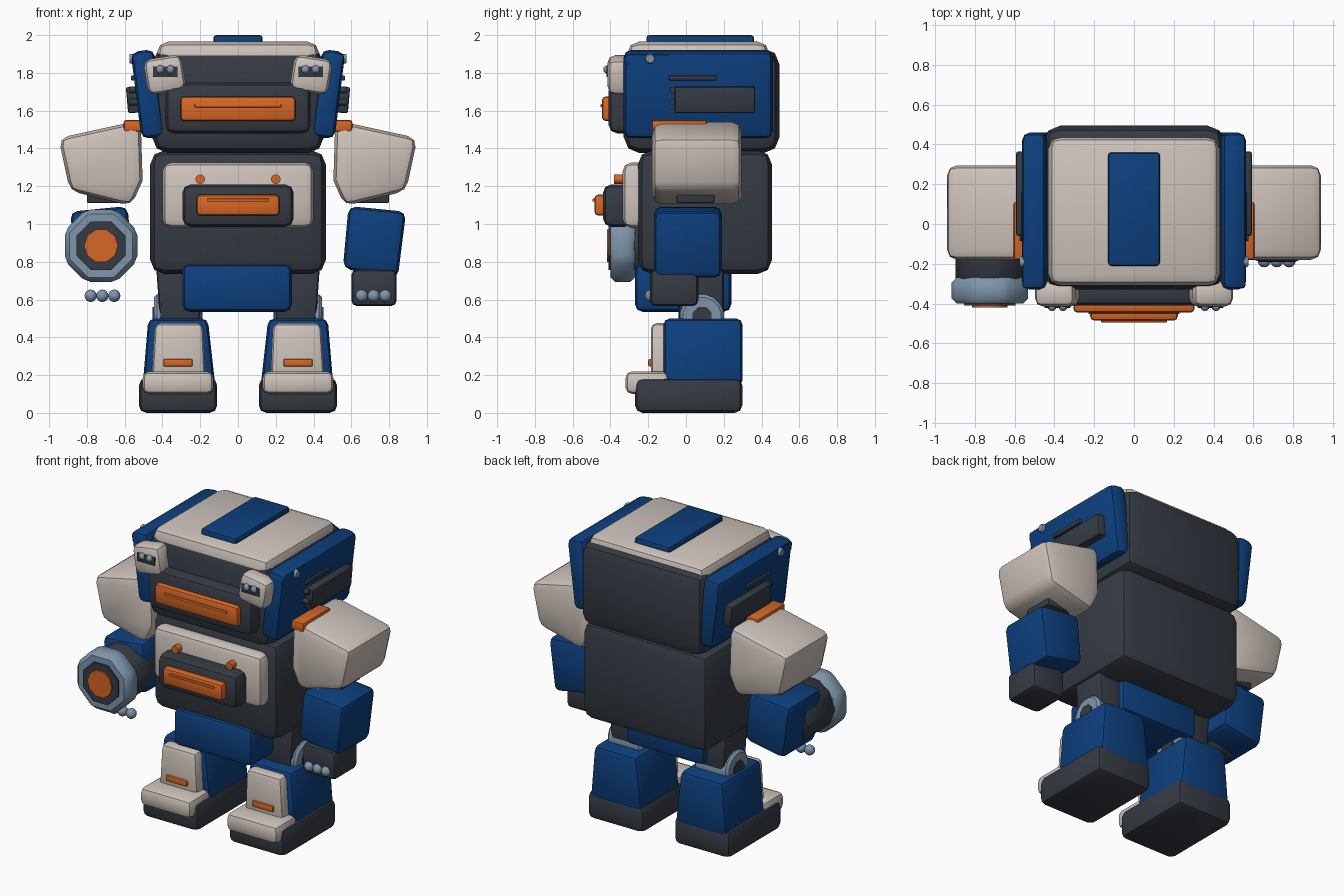
import bpy, bmesh, math
from mathutils import Matrix, Vector

if "Cube" in bpy.data.objects:
    bpy.data.objects.remove(bpy.data.objects["Cube"])


def material(name, rgb):
    m = bpy.data.materials.new(name)
    m.diffuse_color = (*rgb, 1)
    m.use_nodes = True
    m.node_tree.nodes["Principled BSDF"].inputs["Base Color"].default_value = m.diffuse_color
    return m


CREAM = material("warm cream", (0.62, 0.55, 0.50))
BLUE = material("deep blue", (0.004, 0.05, 0.21))
DARK = material("charcoal", (0.036, 0.043, 0.057))
ORANGE = material("orange", (0.68, 0.135, 0.018))
STEEL = material("steel blue grey", (0.21, 0.30, 0.41))


def finish(name, bm, mat, bevel=0, seg=2):
    bmesh.ops.recalc_face_normals(bm, faces=bm.faces)
    if bevel:
        edges = [e for e in bm.edges if e.calc_face_angle(0) > 0.5]
        bmesh.ops.bevel(bm, geom=edges, offset=bevel, segments=seg,
                        profile=0.5, affect='EDGES', clamp_overlap=True)
    me = bpy.data.meshes.new(name)
    bm.to_mesh(me)
    bm.free()
    me.materials.append(mat)
    ob = bpy.data.objects.new(name, me)
    bpy.context.collection.objects.link(ob)
    bpy.ops.object.select_all(action='DESELECT')
    ob.select_set(True)
    bpy.context.view_layer.objects.active = ob
    bpy.ops.object.shade_smooth_by_angle(angle=math.radians(40))
    return ob


def prism(name, pts, y0, y1, mat, bevel=0.02, seg=2):
    """Outline in x-z, extruded along y, rounded edges."""
    bm = bmesh.new()
    a = [bm.verts.new((x, y0, z)) for x, z in pts]
    b = [bm.verts.new((x, y1, z)) for x, z in pts]
    n = len(pts)
    bm.faces.new(a)
    bm.faces.new(b[::-1])
    for i in range(n):
        bm.faces.new((a[i], b[i], b[(i + 1) % n], a[(i + 1) % n]))
    return finish(name, bm, mat, bevel, seg)


def box(name, x, y, z, mat, bevel=0.02, tilt=0, side=1, seg=2):
    """Box from x, y, z ranges, tilted about y by degrees, optionally on the other side."""
    cx, cz = sum(x) / 2, sum(z) / 2
    c, s = math.cos(math.radians(tilt)), math.sin(math.radians(tilt))
    pts = []
    for px, pz in ((x[0], z[0]), (x[1], z[0]), (x[1], z[1]), (x[0], z[1])):
        dx, dz = px - cx, pz - cz
        pts.append((side * (cx + dx * c + dz * s), cz - dx * s + dz * c))
    return prism(name, pts, *y, mat, bevel, seg)


def cyl(name, axis, centre, r, depth, mat, sides=8, bevel=0.0):
    bm = bmesh.new()
    rot = Matrix.Rotation(math.pi / 2, 4, 'Y' if axis == 'X' else 'X')
    spin = Matrix.Rotation(math.pi / sides, 4, 'Z')
    bmesh.ops.create_cone(bm, cap_ends=True, segments=sides, radius1=r, radius2=r, depth=depth,
                          matrix=Matrix.Translation(Vector(centre)) @ rot @ spin)
    return finish(name, bm, mat, bevel, 1)


def ball(name, centre, r, mat):
    bm = bmesh.new()
    bmesh.ops.create_uvsphere(bm, u_segments=14, v_segments=8, radius=r,
                              matrix=Matrix.Translation(Vector(centre)))
    return finish(name, bm, mat)


# Head
box("head_core", (-.455, .455), (-.33, .495), (1.375, 1.93), DARK, .085)
box("head_cap", (-.43, .43), (-.31, .44), (1.82, 1.965), CREAM, .06)
box("head_crest", (-.13, .13), (-.21, .36), (1.93, 2.0), BLUE, .015)
box("face_plate", (-.385, .385), (-.41, -.25), (1.48, 1.75), DARK, .045)
box("visor", (-.305, .305), (-.445, -.38), (1.545, 1.675), ORANGE, .02)
box("visor_line", (-.23, .23), (-.452, -.43), (1.618, 1.636), ORANGE, .004)

# Torso
box("torso_core", (-.465, .465), (-.255, .455), (.735, 1.39), DARK, .075)
box("chest_plate", (-.40, .40), (-.335, -.2), (.98, 1.325), CREAM, .045)
box("chest_socket", (-.295, .295), (-.44, -.28), (.985, 1.21), DARK, .045)
box("chest_grille", (-.22, .22), (-.485, -.42), (1.045, 1.155), ORANGE, .02)
box("chest_grille_line", (-.165, .165), (-.495, -.47), (1.118, 1.134), ORANGE, .004)
box("pelvis", (-.295, .285), (-.27, .24), (.535, .79), BLUE, .04)

for side, tag in ((1, "left"), (-1, "right")):
    def sbox(name, x, y, z, mat, bevel=.02, tilt=0):
        return box(f"{name}_{tag}", x, y, z, mat, bevel, tilt, side)

    # Side armour of the head, cut at the lower front corner
    ear = sbox("ear_slab", (.415, .54), (-.33, .46), (1.455, 1.92), BLUE, .04, 7)
    sbox("ear_patch", (.50, .56), (-.325, -.07), (1.83, 1.905), BLUE, .02, 7)
    sbox("ear_panel", (.48, .588), (-.06, .365), (1.59, 1.73), DARK, .012, 5)
    sbox("ear_slot", (.50, .567), (-.09, .165), (1.762, 1.788), DARK, .006, 5)
    for z in (1.645, 1.71):
        cyl(f"ear_pin_{tag}", 'X', (side * .545, -.07, z), .017, .06, DARK, 10)
    cyl(f"ear_bolt_{tag}", 'X', (side * .555, -.19, 1.875), .028, .04, STEEL, 10, .006)
    sbox("neck_light", (.5, .605), (-.18, .11), (1.49, 1.55), ORANGE, .012)

    # Brow lamps
    sbox("brow_pad", (.285, .49), (-.415, -.28), (1.695, 1.885), CREAM, .04, 9)
    sbox("brow_socket", (.32, .45), (-.422, -.39), (1.778, 1.835), DARK, .004)
    for x in (.357, .412):
        ball(f"brow_lamp_{tag}", (side * x, -.415, 1.818), .023, STEEL)

    # Chest knobs
    cyl(f"chest_knob_{tag}", 'Y', (side * .2, -.35, 1.237), .025, .06, ORANGE, 12)

    # Shoulder and arm
    prism(f"shoulder_{tag}", [(side * x, z) for x, z in
          ((.95, 1.455), (.515, 1.55), (.505, 1.23), (.565, 1.095), (.89, 1.175))],
          -.18, .295, CREAM, .05)
    sbox("upper_arm", (.60, .80), (-.05, .15), (1.11, 1.3), DARK, .01, 0)
    prism(f"forearm_{tag}", [(side * x, z) for x, z in
          ((.585, 1.095), (.89, 1.065), (.845, .71), (.555, .765))],
          -.17, .19, BLUE, .04)
    for x in (.655, .718, .78):
        ball(f"finger_{tag}", (side * x, -.185, .62), .033, STEEL)

    # Leg
    prism(f"thigh_{tag}", [(side * x, z) for x, z in
          ((.20, .80), (.435, .80), (.41, .44), (.20, .44))], -.04, .2, DARK, .02)
    cyl(f"knee_ring_{tag}", 'X', (side * .32, .085, .51), .118, .25, STEEL, 16, .015)
    cyl(f"knee_hub_{tag}", 'X', (side * .32, .085, .51), .055, .265, DARK, 8)
    prism(f"shin_{tag}", [(side * x, z) for x, z in
          ((.16, .5), (.475, .5), (.505, .14), (.12, .14))], -.12, .3, BLUE, .035)
    prism(f"shin_guard_{tag}", [(side * x, z) for x, z in
          ((.185, .475), (.44, .475), (.46, .15), (.17, .15))], -.185, -.08, CREAM, .03)
    sbox("shin_light", (.24, .395), (-.2, -.17), (.245, .285), ORANGE, .008)
    sbox("foot", (.11, .525), (-.27, .298), (0, .185), DARK, .04)
    sbox("toe_cap", (.13, .505), (-.32, -.09), (.1, .22), CREAM, .035)

# Hand on one arm
box("hand_left", (.6, .84), (-.19, .065), (.565, .76), DARK, .03)

# Cannon on the other arm
cyl("cannon_barrel", 'Y', (-.725, -.15, .885), .178, .3, DARK, 10, .015)
cyl("cannon_ring", 'Y', (-.725, -.335, .885), .208, .13, STEEL, 8, .025)
cyl("cannon_throat", 'Y', (-.725, -.36, .885), .14, .1, DARK, 8)
cyl("cannon_glow", 'Y', (-.725, -.38, .885), .09, .078, ORANGE, 10)
